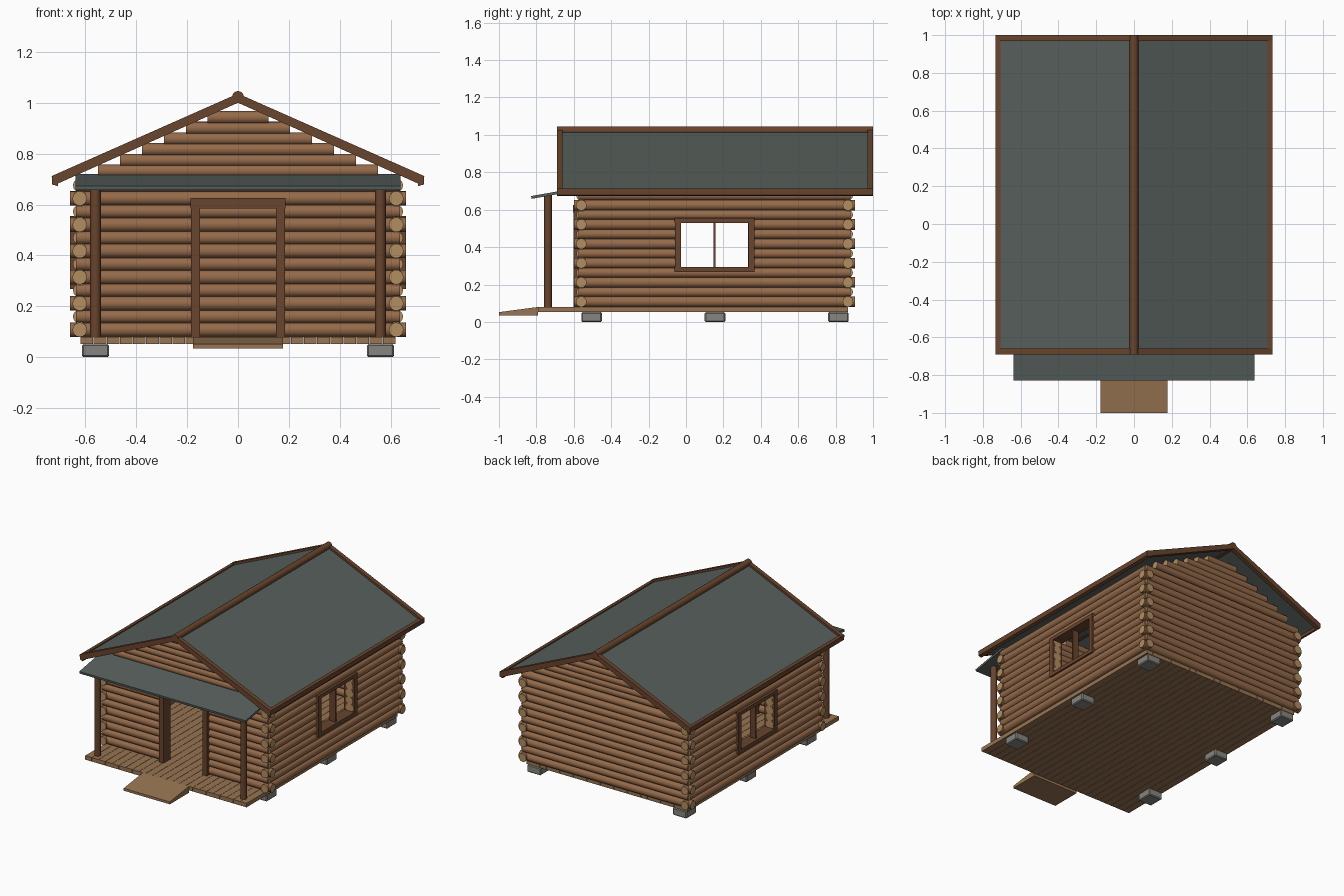
import bpy, bmesh, math
from mathutils import Vector

if "Cube" in bpy.data.objects:
    bpy.data.objects.remove(bpy.data.objects["Cube"])


def mat(name, r, g, b):
    m = bpy.data.materials.new(name)
    m.diffuse_color = (r, g, b, 1)
    m.use_nodes = True
    m.node_tree.nodes["Principled BSDF"].inputs["Base Color"].default_value = m.diffuse_color
    return m


BARK = mat("log_wood", .30, .145, .068)
CUT = mat("cut_wood", .45, .27, .12)
DARK = mat("dark_wood", .14, .058, .026)
PLANK = mat("plank_wood", .31, .175, .085)
SLATE = mat("roof_sheet", .095, .115, .105)
STONE = mat("stone", .24, .235, .215)


def finish(name, bm, *mats):
    bmesh.ops.recalc_face_normals(bm, faces=bm.faces)
    me = bpy.data.meshes.new(name)
    bm.to_mesh(me)
    bm.free()
    for m in mats:
        me.materials.append(m)
    ob = bpy.data.objects.new(name, me)
    bpy.context.collection.objects.link(ob)
    return ob


def box(name, x, y, z, m, bevel=0):
    bm = bmesh.new()
    bmesh.ops.create_cube(bm, size=1)
    for v in bm.verts:
        for i, (lo, hi) in enumerate((x, y, z)):
            v.co[i] = lo if v.co[i] < 0 else hi
    if bevel:
        bmesh.ops.bevel(bm, geom=bm.edges[:], offset=bevel, segments=1, affect='EDGES')
    return finish(name, bm, m)


def log(name, a, b, r, side=BARK, end=CUT):
    """Round log between two points, with lighter sawn ends."""
    a, b = Vector(a), Vector(b)
    bm = bmesh.new()
    bmesh.ops.create_cone(bm, cap_ends=True, segments=16, radius1=r, radius2=r, depth=(b - a).length)
    for f in bm.faces:
        cap = len(f.verts) > 4
        f.material_index = int(cap)
        f.smooth = not cap
    for e in bm.edges:
        e.smooth = not any(f.material_index for f in e.link_faces)
    rot = (b - a).to_track_quat('Z', 'Y')
    for v in bm.verts:
        v.co = rot @ v.co + (a + b) / 2
    return finish(name, bm, side, end)


def prism(name, profile, axis, lo, hi, m):
    """Extrude a 2D profile (u, z) along x or y."""
    bm = bmesh.new()
    rows = []
    for t in (lo, hi):
        rows.append([bm.verts.new((t, u, z) if axis == 'x' else (u, t, z)) for u, z in profile])
    bm.faces.new(rows[0])
    bm.faces.new(rows[1])
    n = len(profile)
    for i in range(n):
        j = (i + 1) % n
        bm.faces.new((rows[0][i], rows[0][j], rows[1][j], rows[1][i]))
    return finish(name, bm, m)


YF, YB, XW = -.56, .866, .622     # wall centre lines

# Foundation blocks
for s in (-1, 1):
    for y in (-.505, .155, .815):
        box("foundation_block", (s * .56 - .053, s * .56 + .053), (y - .055, y + .055), (0, .052), STONE, .006)

# Floor boards and entrance ramp
w = 1.24 / 24
for i in range(24):
    x = -.62 + i * w
    box("floor_board", (x + .001, x + w - .001), (-.79, YB), (.052, .08), PLANK)
prism("ramp", [(-1, .035), (-1, .052), (-.79, .08), (-.79, .035)], 'x', -.177, .177, PLANK)

# Log walls: every other log is long and crosses the corner
for i in range(12):
    z = .108 + .0516 * i
    long = i % 2 == 0
    r, e = (.0285, .038) if long else (.0265, .014)
    log("back_log", (-XW - e, YB, z), (XW + e, YB, z), r)
    if i < 10:
        for s in (-1, 1):
            log("front_log", (s * .16, YF, z), (s * (XW + e), YF, z), r)
    else:
        log("front_log", (-XW - e, YF, z), (XW + e, YF, z), r)
    for s in (-1, 1):
        if 4 <= i <= 8:
            log("side_log", (s * XW, YF - e, z), (s * XW, -.027, z), r)
            log("side_log", (s * XW, .332, z), (s * XW, YB + e, z), r)
        else:
            log("side_log", (s * XW, YF - e, z), (s * XW, YB + e, z), r)

# Stepped gable logs
for y in (YF, YB):
    for i in range(6):
        h, z = .55 - .0862 * i, .732 + .042 * i
        log("gable_log", (-h, y, z), (h, y, z), .0255)

# Door frame
for s in (-1, 1):
    box("door_post", sorted((s * .15, s * .184)), (-.602, -.525), (.08, .585), DARK)
box("door_lintel", (-.187, .187), (-.604, -.523), (.585, .625), DARK)

# Window frames, both sides
for s in (-1, 1):
    xs = sorted((s * .582, s * .66))
    for y in (-.06, .333):
        box("window_jamb", xs, (y, y + .032), (.29, .535), DARK)
    for z in (.268, .53):
        box("window_rail", xs, (-.062, .367), (z, z + .025), DARK)
    box("window_mullion", sorted((s * .6, s * .645)), (.147, .157), (.29, .535), DARK)

# Porch posts and porch roof
for s in (-1, 1):
    log("porch_post", (s * .56, -.738, .08), (s * .56, -.738, .675), .021, DARK, DARK)
prism("porch_roof", [(-.826, .658), (-.828, .673), (-.56, .72), (-.56, .705)], 'x', -.638, .638, SLATE)

# Main roof: sheets, rake beams, eave beams, ridge log
for s in (-1, 1):
    prism("roof_sheet", [(0, 1.022), (s * .72, .701), (s * .72, .687), (0, 1.008)], 'y', -.68, .99, SLATE)
    for y in (-.69, .97):
        prism("rake_beam", [(0, 1.036), (s * .732, .712), (s * .722, .676), (0, 1.0)], 'y', y, y + .03, DARK)
    prism("eave_beam", [(s * .708, .714), (s * .732, .712), (s * .73, .679), (s * .708, .672)], 'y', -.69, 1, DARK)
log("ridge_log", (0, -.69, 1.023), (0, 1, 1.023), .023, DARK, DARK)
